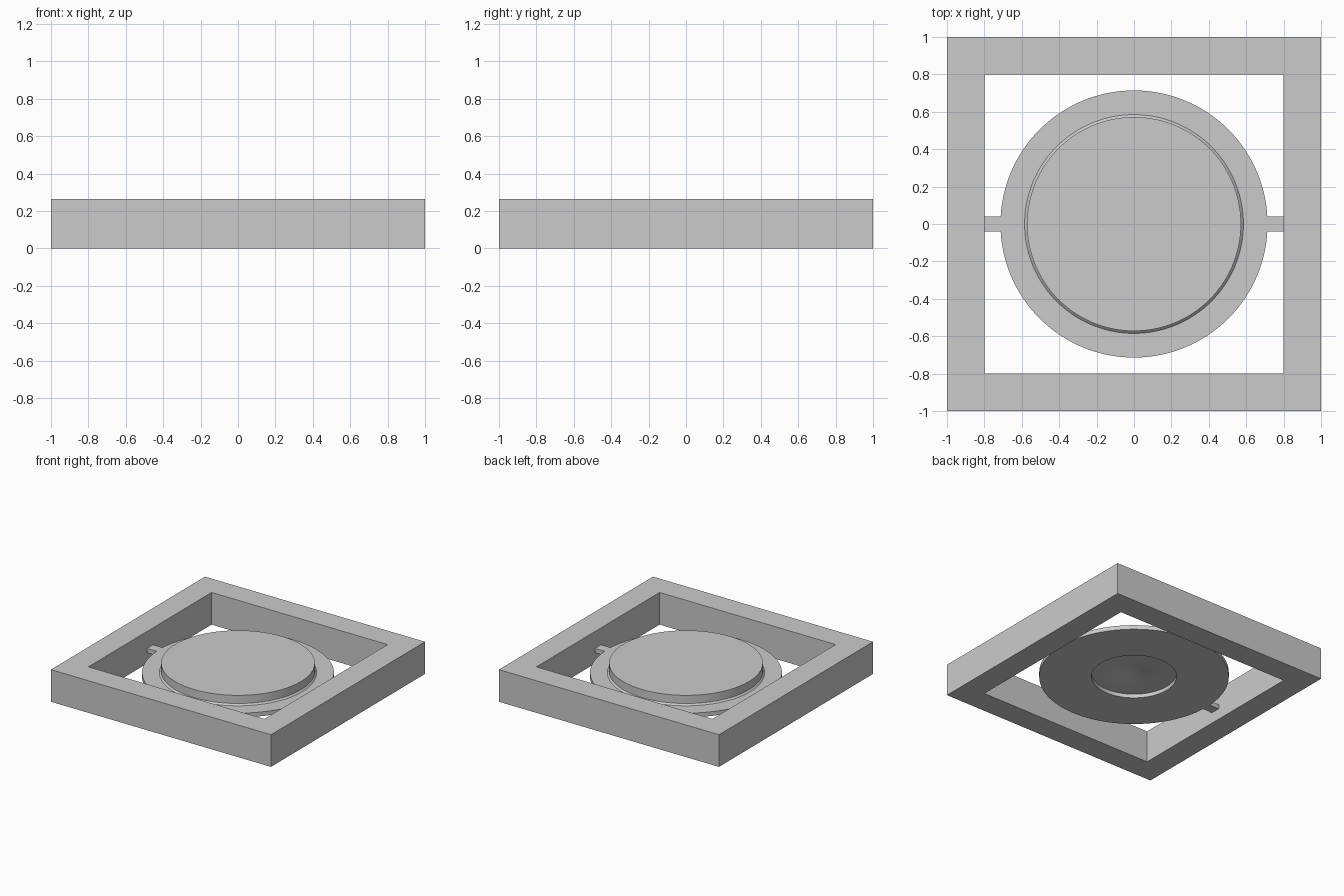
import bpy
import bmesh
from math import pi, sqrt, radians
from mathutils import Matrix, Vector

cube = bpy.data.objects.get("Cube")
if cube:
    bpy.data.objects.remove(cube, do_unlink=True)

# One plain grey for every part
grey = bpy.data.materials.new("plain grey")
grey.use_nodes = True
colour = (0.6, 0.6, 0.6, 1.0)
grey.diffuse_color = colour
grey.node_tree.nodes["Principled BSDF"].inputs["Base Color"].default_value = colour


def add_object(name, bm):
    bmesh.ops.recalc_face_normals(bm, faces=bm.faces)
    mesh = bpy.data.meshes.new(name)
    bm.to_mesh(mesh)
    bm.free()
    mesh.materials.append(grey)
    obj = bpy.data.objects.new(name, mesh)
    bpy.context.collection.objects.link(obj)
    return obj


def lathe(name, profile, steps, closed=False, start=0.0):
    """Turn a (radius, height) profile around the z axis."""
    bm = bmesh.new()
    turn = Matrix.Rotation(start, 3, "Z")
    verts = [bm.verts.new(turn @ Vector((r, 0, z))) for r, z in profile]
    edges = [bm.edges.new(pair) for pair in zip(verts, verts[1:])]
    if closed:
        edges.append(bm.edges.new((verts[-1], verts[0])))
    bmesh.ops.spin(bm, geom=verts + edges, cent=(0, 0, 0), axis=(0, 0, 1),
                   angle=2 * pi, steps=steps)
    bmesh.ops.remove_doubles(bm, verts=bm.verts, dist=1e-5)
    return add_object(name, bm)


# Square outer frame: a four-sided ring
HEIGHT = 0.264
outer, inner = sqrt(2), 0.8 * sqrt(2)
lathe("square_frame", [(outer, 0), (outer, HEIGHT), (inner, HEIGHT), (inner, 0)],
      4, closed=True, start=pi / 4)

# Round stepped plate, recessed underneath with a shallow central dimple
LOW, TOP = 0.09, 0.125
plate = lathe("round_plate", [
    (0, 0.14), (0.06, 0.136), (0.12, 0.122), (0.32, 0.122), (0.32, LOW),
    (0.714, LOW), (0.714, TOP), (0.585, TOP), (0.572, 0.138),
    (0.572, 0.205), (0, 0.205)], 128)
bpy.context.view_layer.objects.active = plate
plate.select_set(True)
bpy.ops.object.shade_smooth_by_angle(angle=radians(30))

# Bars that hang the plate from the frame
for side, name in ((1, "left_bar"), (-1, "right_bar")):
    bm = bmesh.new()
    bmesh.ops.create_cube(bm, size=1)
    bmesh.ops.scale(bm, vec=(0.1, 0.08, TOP - LOW), verts=bm.verts)
    bmesh.ops.translate(bm, vec=(side * 0.755, 0, (LOW + TOP) / 2), verts=bm.verts)
    add_object(name, bm)
